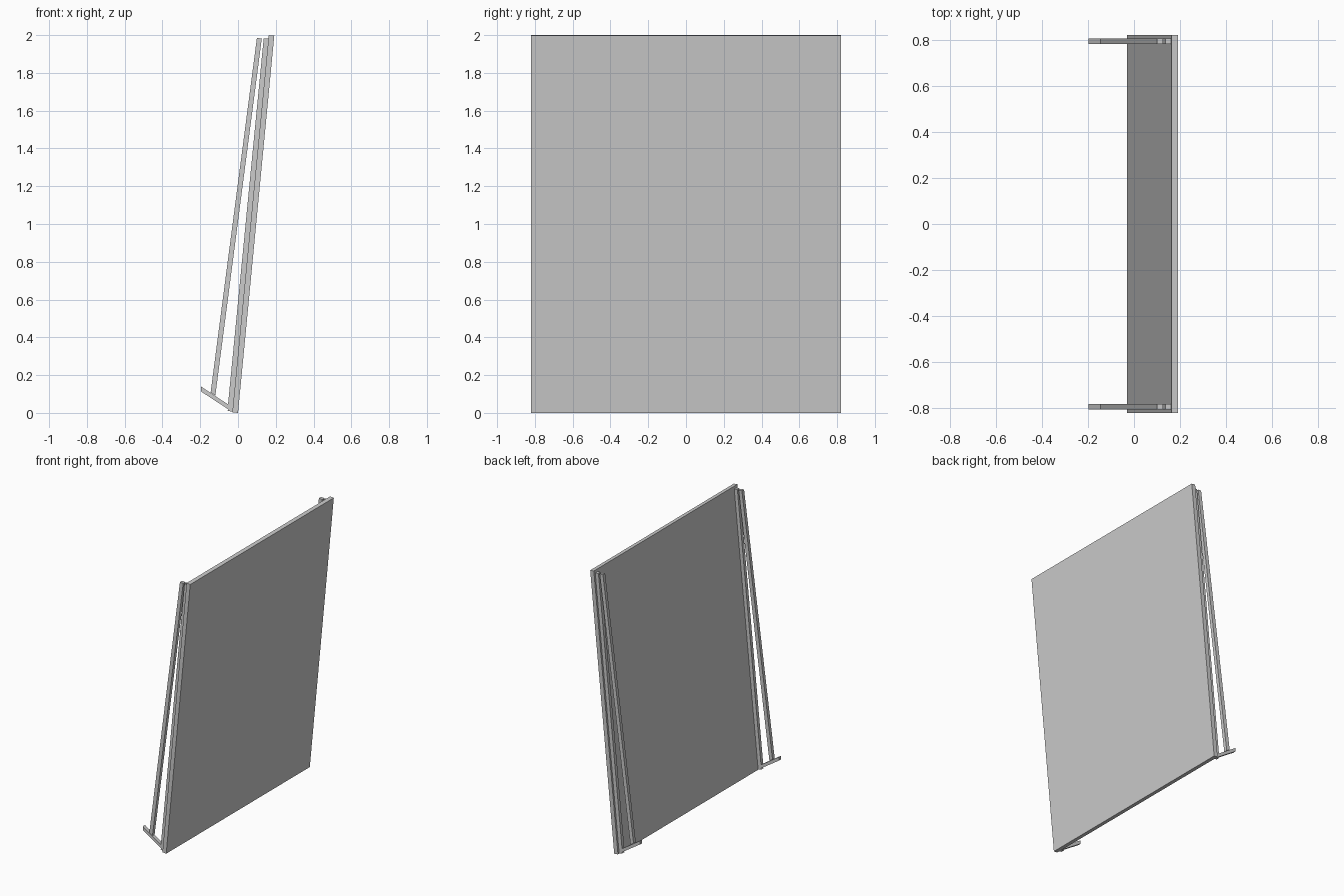
import bpy, bmesh

if "Cube" in bpy.data.objects:
    bpy.data.objects.remove(bpy.data.objects["Cube"])


def extrude_profile(name, pts, y0, y1):
    """Extrude an (x, z) outline from y0 to y1."""
    bm = bmesh.new()
    face = bm.faces.new([bm.verts.new((x, y0, z)) for x, z in pts])
    res = bmesh.ops.extrude_face_region(bm, geom=[face])
    verts = [v for v in res["geom"] if isinstance(v, bmesh.types.BMVert)]
    bmesh.ops.translate(bm, verts=verts, vec=(0, y1 - y0, 0))
    bmesh.ops.recalc_face_normals(bm, faces=bm.faces)
    me = bpy.data.meshes.new(name)
    bm.to_mesh(me)
    bm.free()
    ob = bpy.data.objects.new(name, me)
    bpy.context.collection.objects.link(ob)
    return ob


# Leaning panel
extrude_profile("panel", [(-0.03, 0.003), (0.0, 0.0), (0.192, 1.997), (0.163, 2.0)],
                -0.82, 0.82)

# Side frames: two rails and a slanted foot, one on each side
PARTS = {
    "inner_rail": [(-0.053, 0.043), (-0.027, 0.028), (0.162, 1.981), (0.136, 1.983)],
    "outer_rail": [(-0.145, 0.108), (-0.12, 0.092), (0.126, 1.982), (0.1, 1.985)],
    "foot": [(-0.197, 0.14), (-0.197, 0.114), (-0.05, 0.018), (-0.055, 0.011),
             (-0.03, 0.006), (-0.027, 0.028)],
}
for side, s in (("left", -1), ("right", 1)):
    for part, pts in PARTS.items():
        extrude_profile(f"{part}_{side}", pts, *sorted((s * 0.781, s * 0.806)))
